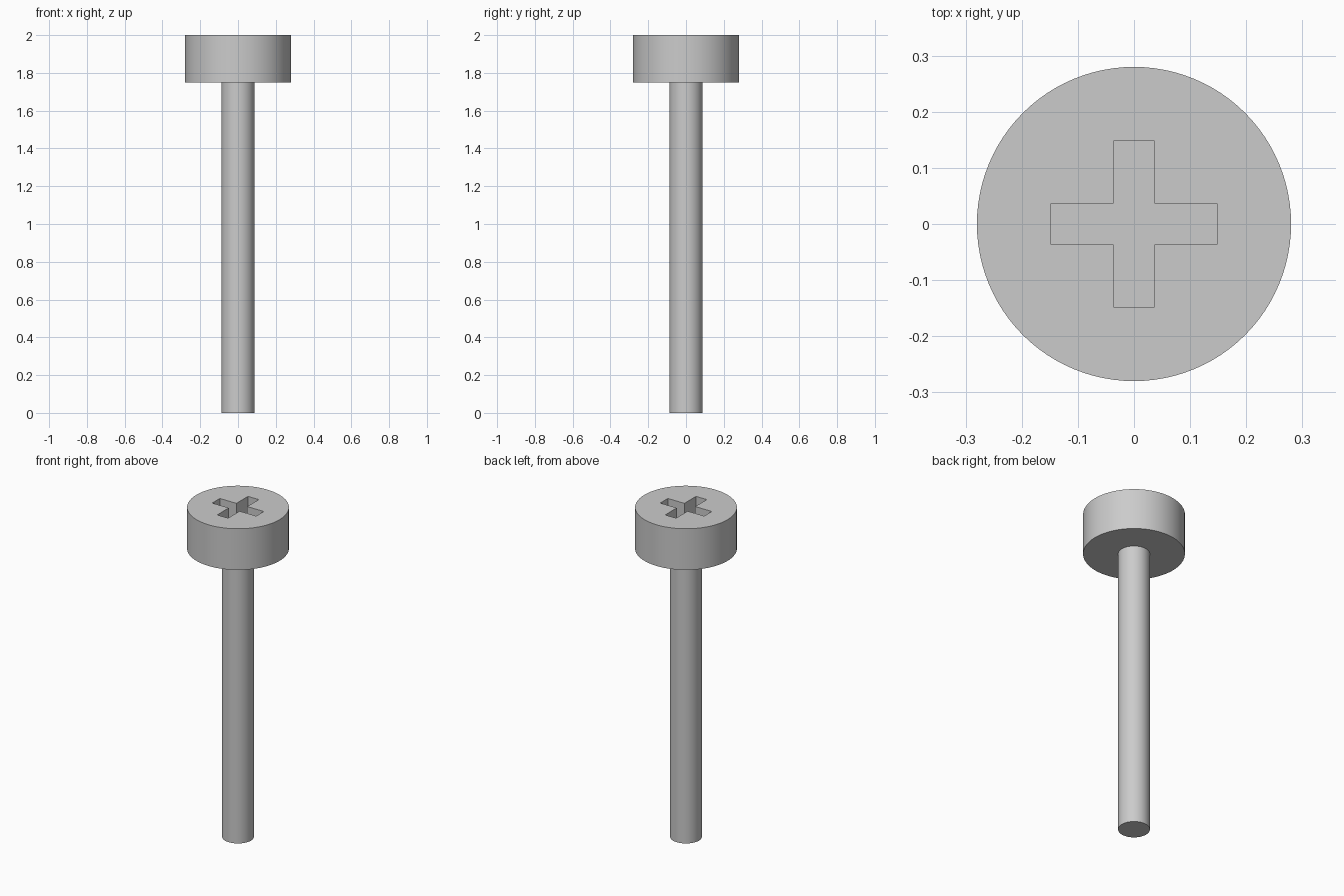
import bpy
import math

if "Cube" in bpy.data.objects:
    bpy.data.objects.remove(bpy.data.objects["Cube"], do_unlink=True)

HEAD_RADIUS, HEAD_BOTTOM, TOP = 0.28, 1.75, 2.0
SHANK_RADIUS = 0.0875
SLOT_LENGTH, SLOT_WIDTH, SLOT_DEPTH = 0.295, 0.073, 0.12

steel = bpy.data.materials.new("grey steel")
steel.use_nodes = True
grey = (0.6, 0.6, 0.6, 1)
steel.diffuse_color = grey
steel.node_tree.nodes["Principled BSDF"].inputs["Base Color"].default_value = grey


def cylinder(name, radius, bottom, top):
    bpy.ops.mesh.primitive_cylinder_add(
        vertices=96, radius=radius, depth=top - bottom,
        location=(0, 0, (bottom + top) / 2))
    obj = bpy.context.object
    obj.name = name
    obj.data.materials.append(steel)
    return obj


def smooth(obj):
    bpy.ops.object.select_all(action="DESELECT")
    obj.select_set(True)
    bpy.context.view_layer.objects.active = obj
    bpy.ops.object.shade_smooth_by_angle(angle=math.radians(30))


def cross_profile(half_length, half_width):
    # One arm's three corners, turned four times
    arm = [(half_width, half_width), (half_length, half_width),
           (half_length, -half_width)]
    points = []
    for quarter in range(4):
        for x, y in arm:
            for _ in range(quarter):
                x, y = y, -x
            points.append((x, y))
    return points


# Shank
shank = cylinder("shank", SHANK_RADIUS, 0, HEAD_BOTTOM)
smooth(shank)

# Head
head = cylinder("head", HEAD_RADIUS, HEAD_BOTTOM, TOP)

# Cross recess cutter, a plus-shaped prism
outline = cross_profile(SLOT_LENGTH / 2, SLOT_WIDTH / 2)
n = len(outline)
verts = [(x, y, z) for z in (TOP - SLOT_DEPTH, TOP + 0.1) for x, y in outline]
faces = [tuple(range(n)), tuple(range(2 * n - 1, n - 1, -1))]
faces += [(i, i + n, (i + 1) % n + n, (i + 1) % n) for i in range(n)]
mesh = bpy.data.meshes.new("recess_cutter")
mesh.from_pydata(verts, [], faces)
mesh.materials.append(steel)
cutter = bpy.data.objects.new("recess_cutter", mesh)
bpy.context.collection.objects.link(cutter)
cutter.hide_render = True

# Cut the recess and remove the cutter
cut = head.modifiers.new("cross recess", "BOOLEAN")
cut.operation = "DIFFERENCE"
cut.solver = "EXACT"
cut.object = cutter
bpy.context.view_layer.objects.active = head
bpy.ops.object.modifier_apply(modifier=cut.name)
bpy.data.objects.remove(cutter, do_unlink=True)
smooth(head)
